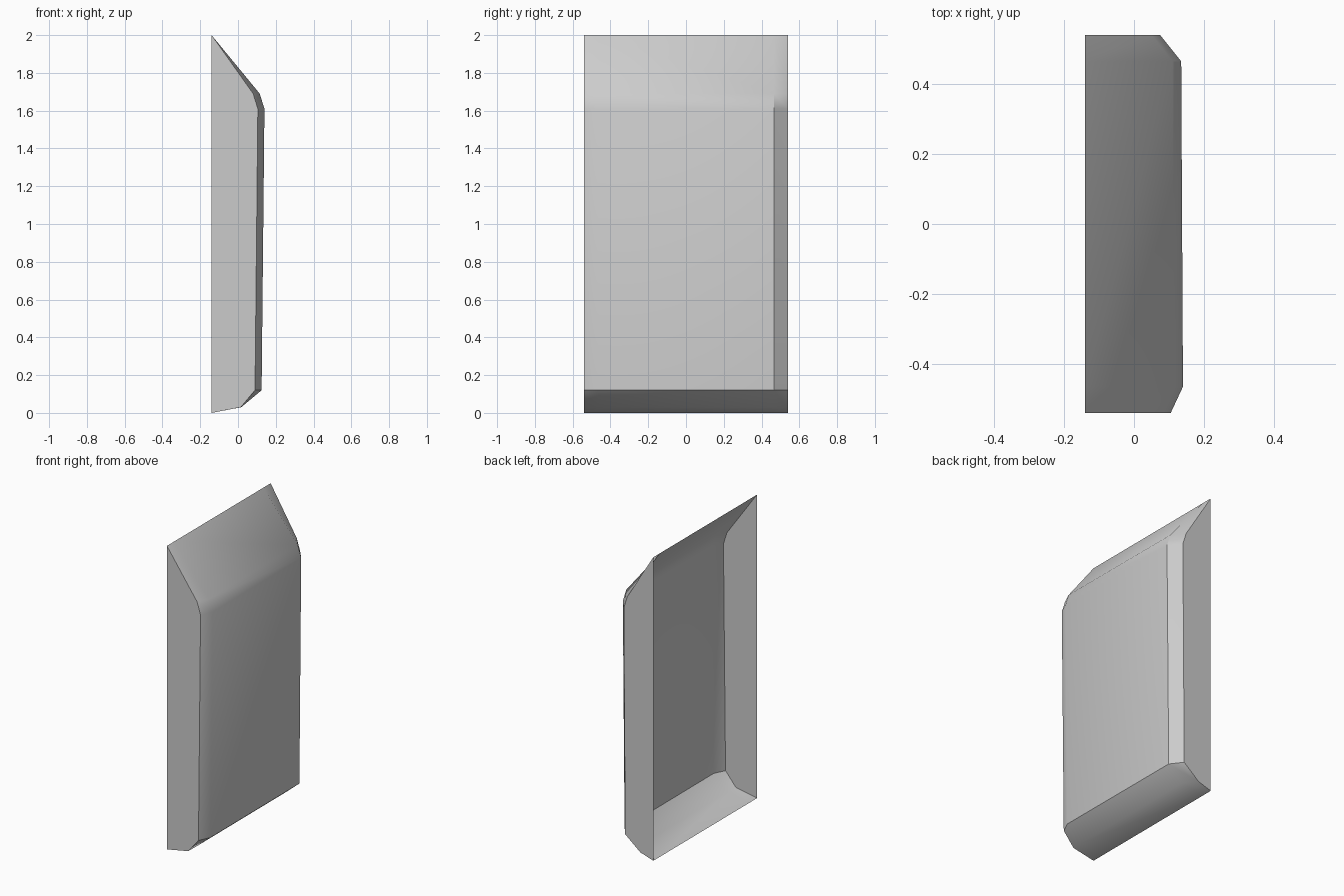
import bpy, bmesh, math

if "Cube" in bpy.data.objects:
    bpy.data.objects.remove(bpy.data.objects["Cube"])

# Profile heights from top to bottom, shared by every cross-section
heights = [2.0, 1.69, 1.61, 0.12, 0.03, 0.0]

# Sections along the width: y position and x depth at each height
sections = [
    (-0.54, [-0.14, 0.08, 0.105, 0.09, 0.015, -0.14]),
    (-0.465, [-0.14, 0.115, 0.14, 0.125, 0.017, -0.14]),
    (0.465, [-0.14, 0.11, 0.135, 0.122, 0.015, -0.14]),
    (0.54, [-0.14, 0.05, 0.075, 0.065, -0.045, -0.14]),
]

bm = bmesh.new()
rows = [[bm.verts.new((x, y, z)) for x, z in zip(depths, heights)]
        for y, depths in sections]

# Outer skin with bevelled side strips
for a, b in zip(rows, rows[1:]):
    for i in range(len(heights) - 1):
        bm.faces.new((a[i], a[i + 1], b[i + 1], b[i]))

# Flat side walls; the back stays open
bm.faces.new(list(reversed(rows[0])))
bm.faces.new(rows[-1])
bm.normal_update()

# Make the normals face outwards
front = max(bm.faces, key=lambda f: f.calc_area() * f.normal.x ** 2)
bmesh.ops.recalc_face_normals(bm, faces=bm.faces[:])
if front.normal.x < 0:
    bmesh.ops.reverse_faces(bm, faces=bm.faces[:])

mesh = bpy.data.meshes.new("hollow_panel")
bm.to_mesh(mesh)
bm.free()
panel = bpy.data.objects.new("hollow_panel", mesh)
bpy.context.collection.objects.link(panel)

# Soft shading over the shallow bends, crisp wall edges
bpy.context.view_layer.objects.active = panel
panel.select_set(True)
bpy.ops.object.shade_smooth_by_angle(angle=math.radians(36))
